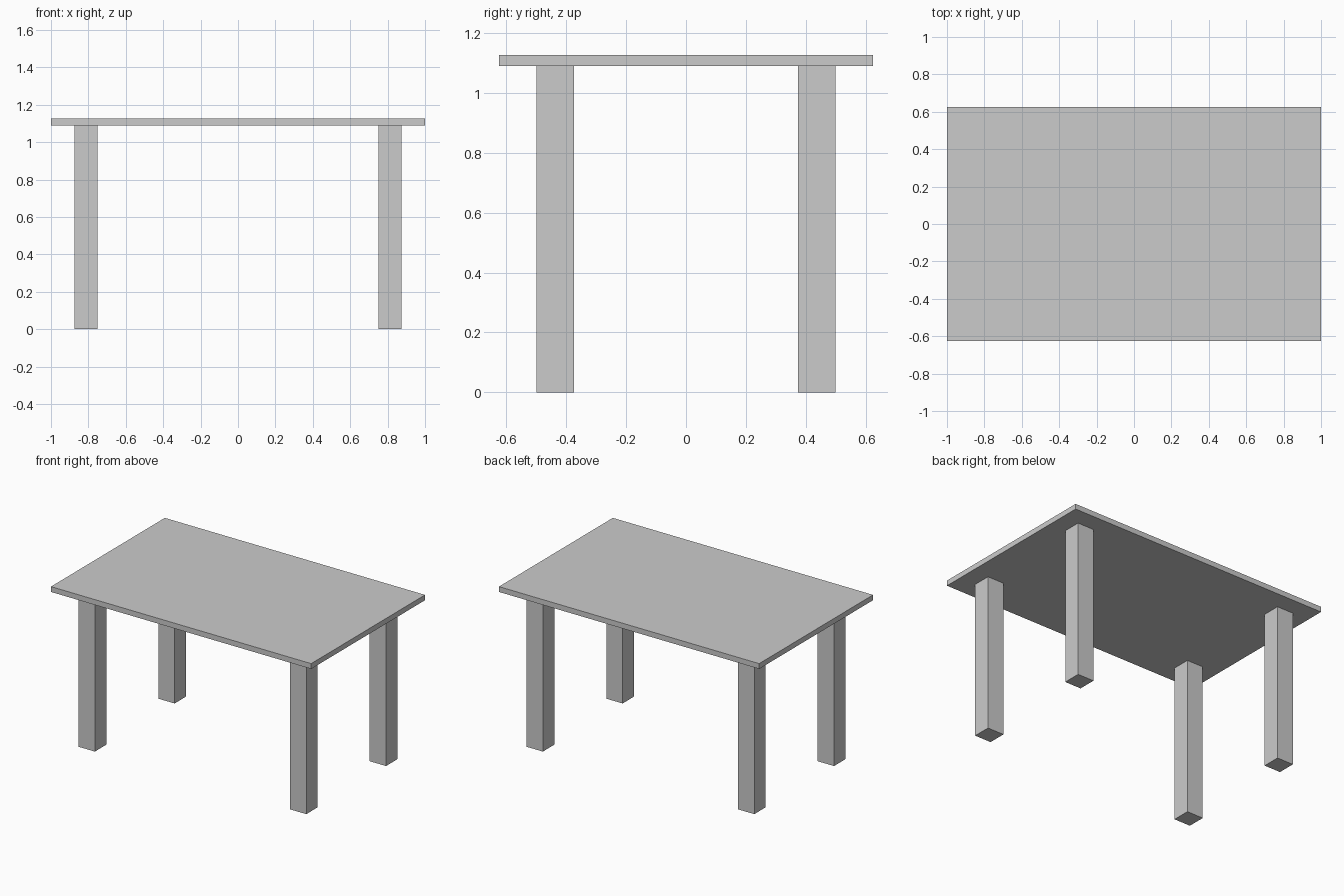
import bpy

if "Cube" in bpy.data.objects:
    bpy.data.objects.remove(bpy.data.objects["Cube"])

TOP_Z, UNDER_Z = 1.127, 1.09


def box(name, center, size):
    """Add a named box with its size baked into the mesh."""
    bpy.ops.mesh.primitive_cube_add(size=1, location=center)
    obj = bpy.context.object
    obj.name = name
    obj.scale = size
    bpy.ops.object.transform_apply(location=False, rotation=False, scale=True)
    return obj


# Thin overhanging tabletop
box("tabletop", (0, 0, (TOP_Z + UNDER_Z) / 2), (2, 1.25, TOP_Z - UNDER_Z))

# Four square legs, inset from the corners
for side, sx in (("left", -1), ("right", 1)):
    for end, sy in (("front", -1), ("back", 1)):
        box(f"{end}_{side}_leg",
            (sx * 0.8125, sy * 0.4375, UNDER_Z / 2),
            (0.125, 0.125, UNDER_Z))
